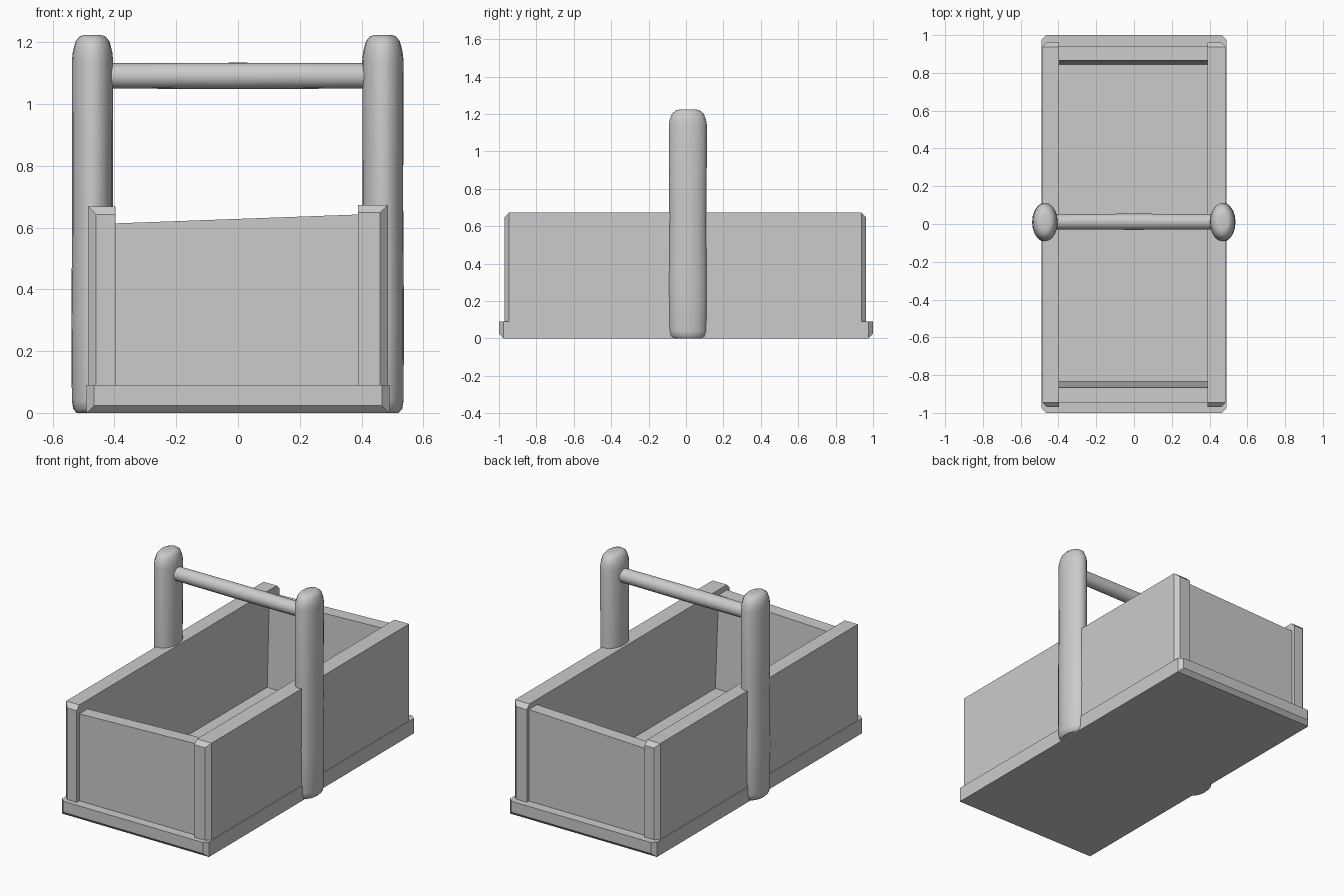
import bpy, bmesh, math

if "Cube" in bpy.data.objects:
    bpy.data.objects.remove(bpy.data.objects["Cube"])


def finish(bm, name, smooth=False):
    bmesh.ops.recalc_face_normals(bm, faces=bm.faces[:])
    mesh = bpy.data.meshes.new(name)
    bm.to_mesh(mesh)
    bm.free()
    obj = bpy.data.objects.new(name, mesh)
    bpy.context.collection.objects.link(obj)
    if smooth:
        bpy.context.view_layer.objects.active = obj
        obj.select_set(True)
        bpy.ops.object.shade_smooth_by_angle(angle=math.radians(40))
        obj.select_set(False)
    return obj


def board(name, x, y, z, pick=None, bevel=0.02, tweak=None):
    """Box between (min, max) ranges; pick chooses edges to chamfer by midpoint and direction."""
    bm = bmesh.new()
    bmesh.ops.create_cube(bm, size=1)
    for v in bm.verts:
        v.co = [r[0] if c < 0 else r[1] for c, r in zip(v.co, (x, y, z))]
    if pick:
        edges = []
        for e in bm.edges:
            mid = (e.verts[0].co + e.verts[1].co) / 2
            d = e.verts[1].co - e.verts[0].co
            axis = max(range(3), key=lambda i: abs(d[i]))
            if pick(mid, axis):
                edges.append(e)
        bmesh.ops.bevel(bm, geom=edges, offset=bevel, segments=1,
                        profile=0.5, affect='EDGES')
    if tweak:
        for v in bm.verts:
            tweak(v.co)
    return finish(bm, name)


def lathe(name, profile, center, sx, sy, sides=20):
    """Revolve (radius, z) points and squash into an ellipse."""
    bm = bmesh.new()
    rings = [[bm.verts.new((center[0] + r * sx * math.cos(2 * math.pi * i / sides),
                            center[1] + r * sy * math.sin(2 * math.pi * i / sides), z))
              for i in range(sides)] for r, z in profile]
    for a, b in zip(rings, rings[1:]):
        for i in range(sides):
            j = (i + 1) % sides
            bm.faces.new((a[i], a[j], b[j], b[i]))
    bm.faces.new(rings[0][::-1])
    bm.faces.new(rings[-1])
    return finish(bm, name, True)


# Floor board with chamfered corners and end undersides
board("base_board", (-0.49, 0.49), (-1, 1), (0, 0.09),
      lambda m, a: a == 2 or (a == 0 and m.z < 0.01), 0.024)

# Long side boards, with clipped top ends and outer upright edges
for name, s, inner, top in (("left_side", -1, 0.397, 0.668),
                            ("right_side", 1, 0.388, 0.673)):
    board(name, tuple(sorted((s * inner, s * 0.485))), (-0.97, 0.962), (0.08, top),
          lambda m, a: (a == 0 and m.z > 0.5) or (a == 2 and abs(m.x) > 0.45), 0.025)


# End boards: sloped top edge and slightly leaning inner face
def slope_end(inner_y, lean):
    def tweak(co):
        if co.z > 0.5:
            co.z = 0.613 if co.x < 0 else 0.643
        elif abs(co.y - inner_y) < 0.001:
            co.y += lean
    return tweak


board("front_panel", (-0.41, 0.41), (-0.945, -0.865), (0.08, 0.63),
      tweak=slope_end(-0.865, 0.032))
board("back_panel", (-0.41, 0.41), (0.865, 0.943), (0.08, 0.63),
      tweak=slope_end(0.865, -0.02))

# Upright oval posts with rounded ends
post = [(0.76, 0), (0.93, 0.012), (1.0, 0.04), (1.02, 0.3), (0.98, 0.7), (1.0, 1.14),
        (0.95, 1.17), (0.82, 1.203), (0.62, 1.219), (0.4, 1.224)]
for name, x in (("left_post", -0.471), ("right_post", 0.469)):
    lathe(name, post, (x, 0.01), 0.067, 0.102)

# Round handle bar between the posts
bar = lathe("handle_bar", [(1, -0.43), (1.04, 0), (1, 0.43)], (0, 0), 0.041, 0.041, 16)
bar.rotation_euler = (0, math.pi / 2, 0)
bar.location = (0, 0.012, 1.091)
